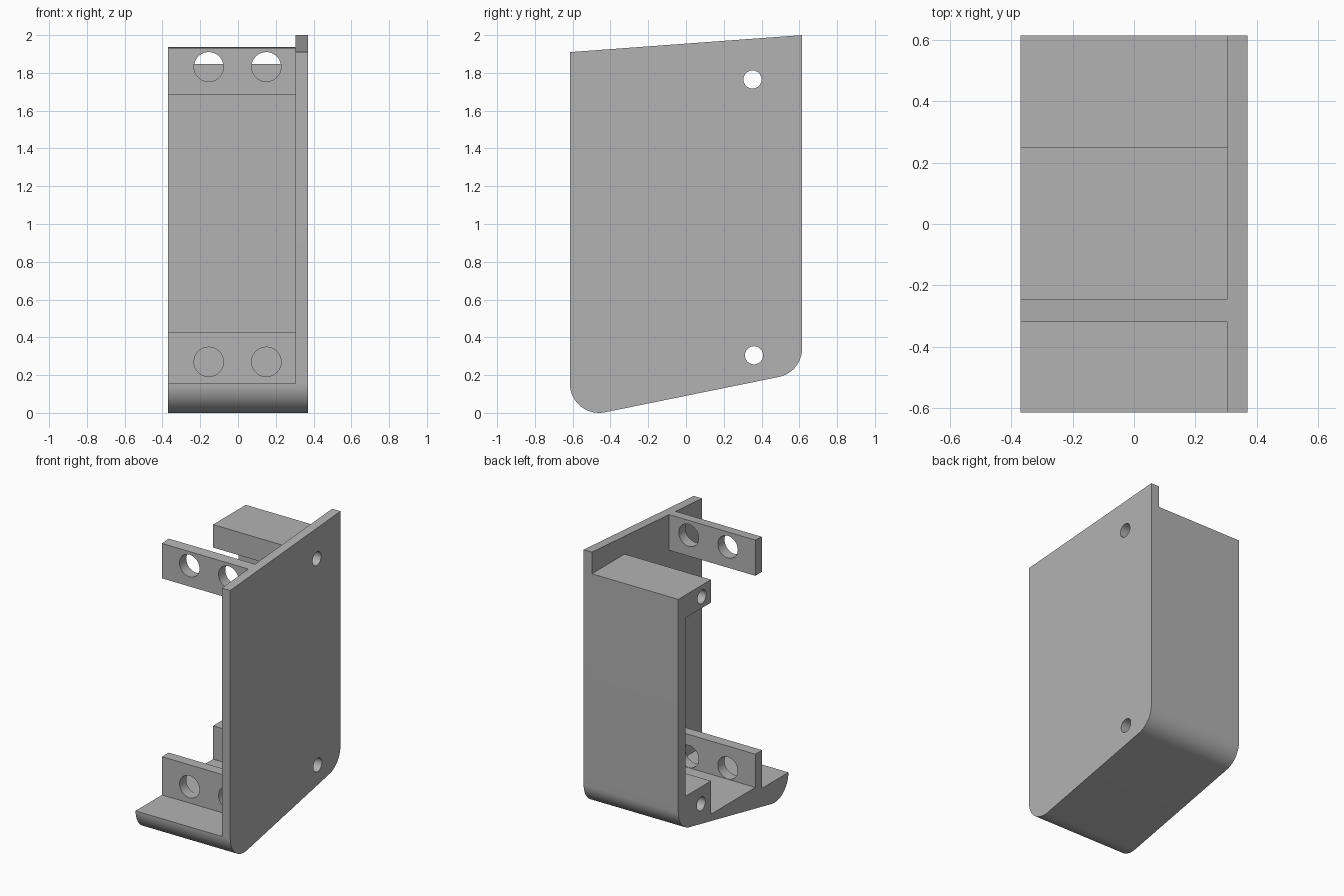
import bpy
import bmesh
from math import sin, cos, radians, pi
from mathutils import Matrix

if "Cube" in bpy.data.objects:
    bpy.data.objects.remove(bpy.data.objects["Cube"], do_unlink=True)

# Material
grey = bpy.data.materials.new("plain grey")
grey.use_nodes = True
COLOUR = (0.45, 0.45, 0.45, 1)
grey.diffuse_color = COLOUR
grey.node_tree.nodes["Principled BSDF"].inputs["Base Color"].default_value = COLOUR

# Main dimensions
OUTER, PLATE_IN, OPEN = 0.37, 0.305, -0.37
FRONT, BACK, R = -0.615, 0.615, 0.155
TILT = 11.5                      # slope of the underside in degrees
STRAP_F, STRAP_B = -0.32, -0.245


def make_object(name, bm):
    bmesh.ops.recalc_face_normals(bm, faces=bm.faces)
    mesh = bpy.data.meshes.new(name)
    bm.to_mesh(mesh)
    bm.free()
    mesh.materials.append(grey)
    obj = bpy.data.objects.new(name, mesh)
    bpy.context.collection.objects.link(obj)
    return obj


def extrude_profile(name, points, x0, x1):
    """Extrude a (y, z) outline along x."""
    bm = bmesh.new()
    face = bm.faces.new([bm.verts.new((x0, y, z)) for y, z in points])
    moved = bmesh.ops.extrude_face_region(bm, geom=[face])["geom"]
    verts = [g for g in moved if isinstance(g, bmesh.types.BMVert)]
    bmesh.ops.translate(bm, verts=verts, vec=(x1 - x0, 0, 0))
    return make_object(name, bm)


def arc(cy, cz, start, end, steps=16):
    angles = [radians(start + (end - start) * i / steps) for i in range(steps + 1)]
    return [(cy + R * cos(a), cz + R * sin(a)) for a in angles]


def drill(obj, axis, centre, radius, depth):
    """Cut a round hole through obj along the x or y axis."""
    bm = bmesh.new()
    turn = Matrix.Rotation(pi / 2, 4, "Y" if axis == "x" else "X")
    bmesh.ops.create_cone(bm, cap_ends=True, segments=48, radius1=radius, radius2=radius,
                          depth=depth, matrix=Matrix.Translation(centre) @ turn)
    cutter = make_object("hole_cutter", bm)
    cutter.hide_render = True
    mod = obj.modifiers.new("hole", "BOOLEAN")
    mod.operation, mod.solver, mod.object = "DIFFERENCE", "EXACT", cutter
    bpy.context.view_layer.objects.active = obj
    bpy.ops.object.modifier_apply(modifier=mod.name)
    bpy.data.objects.remove(cutter, do_unlink=True)


# Rounded, sloping underside shared by the plate and the shell
underside = arc(FRONT + R, R, 180, 270 + TILT) + arc(BACK - R, 0.342, 270 + TILT, 360)


def top_edge(y):
    return 1.91 + (y - FRONT) * 0.09 / (BACK - FRONT)


# Side plate
side_plate = extrude_profile(
    "side_plate",
    underside + [(BACK, top_edge(BACK)), (FRONT, top_edge(FRONT))],
    PLATE_IN, OUTER)

# Shell: floor, lower strap, back wall and the two mounting blocks
WALL, BLOCK = 0.535, 0.25
shell = extrude_profile(
    "floor_and_back_shell",
    underside + [(BACK, 1.847), (BLOCK, 1.847), (BLOCK, 1.685), (WALL, 1.685),
                 (WALL, 0.425), (BLOCK, 0.425), (BLOCK, 0.19), (STRAP_B, 0.19),
                 (STRAP_B, 0.425), (STRAP_F, 0.425), (STRAP_F, R)],
    OPEN, PLATE_IN)

# Upper strap, its top following the plate edge
upper_strap = extrude_profile(
    "upper_strap",
    [(STRAP_F, 1.685), (STRAP_B, 1.685),
     (STRAP_B, top_edge(STRAP_B)), (STRAP_F, top_edge(STRAP_F))],
    OPEN, PLATE_IN)

# Screw holes running sideways through plate and blocks
for y, z in ((0.352, 1.765), (0.36, 0.305)):
    for part in (side_plate, shell):
        drill(part, "x", (0, y, z), 0.048, 2)

# Round holes through the two straps
for x in (-0.155, 0.15):
    drill(upper_strap, "y", (x, -0.28, 1.832), 0.078, 0.2)
    drill(shell, "y", (x, -0.28, 0.27), 0.078, 0.2)

# Smooth rounded corners and hole walls, keep edges sharp
for part in (side_plate, shell, upper_strap):
    bpy.ops.object.select_all(action="DESELECT")
    part.select_set(True)
    bpy.context.view_layer.objects.active = part
    bpy.ops.object.shade_smooth_by_angle(angle=radians(30))
